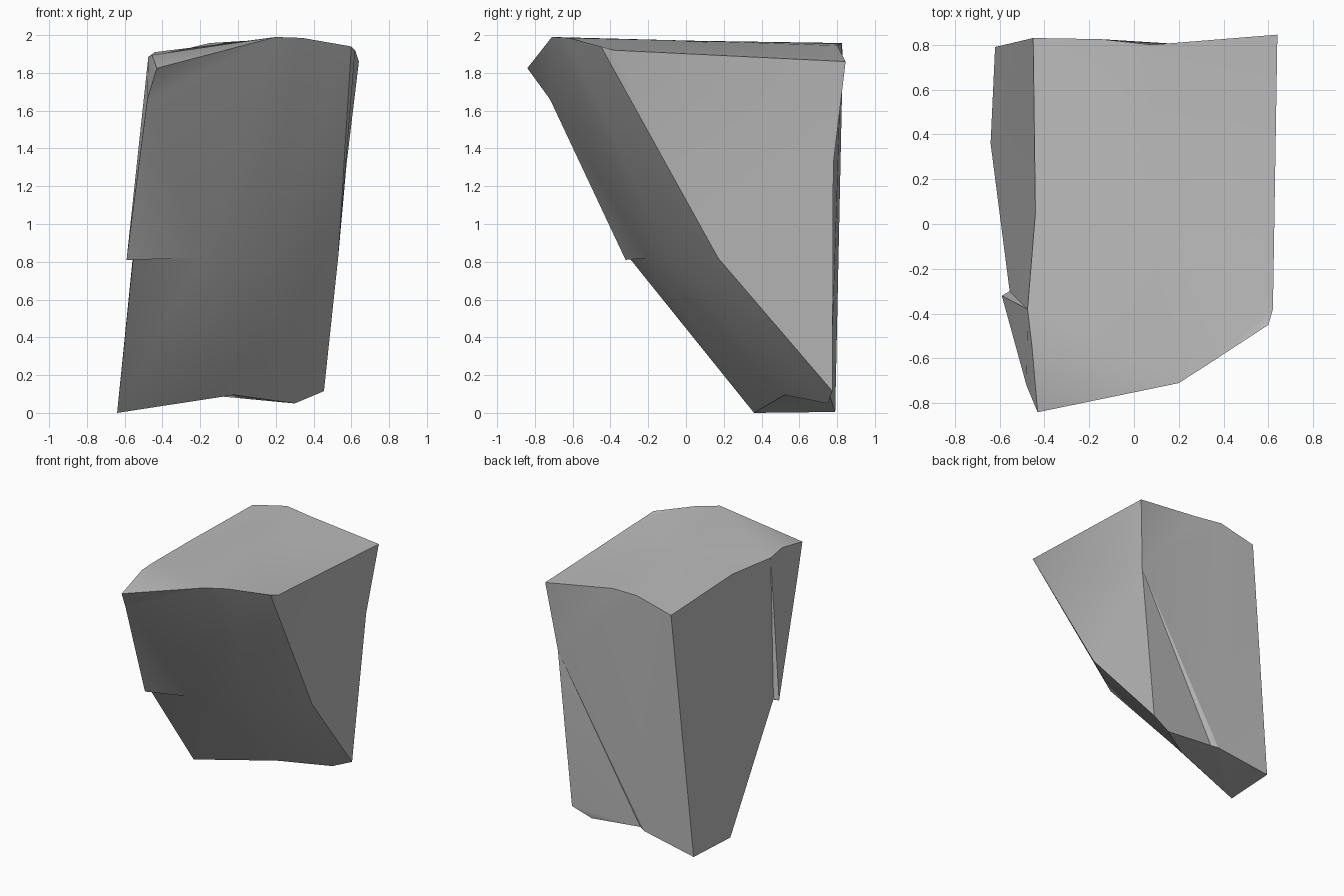
import bpy, bmesh, math

default_cube = bpy.data.objects.get("Cube")
if default_cube:
    bpy.data.objects.remove(default_cube, do_unlink=True)

# single stone colour
stone = bpy.data.materials.new("stone_grey")
stone.use_nodes = True
grey = (0.5, 0.5, 0.5, 1.0)
stone.diffuse_color = grey
shader = next(n for n in stone.node_tree.nodes if n.type == "BSDF_PRINCIPLED")
shader.inputs["Base Color"].default_value = grey
shader.inputs["Roughness"].default_value = 0.9

bm = bmesh.new()


def row(*points):
    """Make a row of corner points."""
    return [bm.verts.new(p) for p in points]


def face(*corners):
    return bm.faces.new(corners)


def strip(upper, lower):
    """Bridge two rows with the same number of points."""
    for i in range(len(upper) - 1):
        face(upper[i], upper[i + 1], lower[i + 1], lower[i])


# slanted front: brow, waist and foot rows, each running left to right
brow = row((-.43, -.84, 1.825), (.2, -.71, 1.99), (.34, -.62, 1.985), (.6, -.45, 1.94))
waist = row((-.59, -.32, .81), (-.2, -.2, .82), (.15, -.09, .82), (.53, .17, .82))
foot = row((-.64, .36, 0), (-.02, .52, .095), (.3, .75, .05), (.455, .775, .115))
flange, crack = row((-.48, -.72, 1.66), (-.555, -.3, .82))

# rear rim, bottom corner and the diagonal fold across the back
rim = row((.64, .845, 1.86), (.08, .8, 1.945), (-.15, .825, 1.958), (-.45, .83, 1.885))
heel, fold_out, fold_in, fold_top = row(
    (-.62, .79, .005), (-.17, .765, .08), (-.12, .74, .09), (.575, .78, 1.32))

# top edge on the narrow side, crown centre, shoulder on the wide side
edge = row((-.44, .05, 1.91), (-.475, -.38, 1.885), (-.455, -.55, 1.895))
crown, shoulder = row((.05, .05, 1.97), (.62, -.38, 1.92))

# front surface with a short slit at the waist
face(brow[0], brow[1], flange)
face(flange, brow[1], waist[1], waist[0])
strip(brow[1:], waist[1:])
face(waist[0], waist[1], crack)
strip([crack] + waist[1:], foot)

# top
face(brow[0], edge[2], brow[1])
face(edge[2], edge[1], crown, brow[1])
face(edge[1], edge[0], crown)
face(brow[1], crown, brow[2])
face(brow[2], crown, shoulder, brow[3])
face(crown, rim[0], shoulder)
for a, b in zip(rim, rim[1:]):
    face(crown, b, a)
face(crown, edge[0], rim[3])

# flat side
face(brow[3], shoulder, rim[0], fold_top, foot[3], waist[3])

# back with its overlapping fold
face(rim[0], rim[1], fold_top)
face(rim[1], rim[2], fold_out, fold_top)
face(rim[2], rim[3], heel, fold_out)
face(fold_top, fold_out, fold_in)
face(fold_top, fold_in, foot[2], foot[3])

# opposite side with the projecting front flange
face(rim[3], edge[0], foot[0], heel)
face(edge[0], edge[1], crack, foot[0])
face(edge[1], waist[0], crack)
face(edge[1], edge[2], flange, waist[0])
face(edge[2], brow[0], flange)

# underside
face(foot[0], foot[1], fold_out, heel)
face(foot[1], fold_in, fold_out)
face(foot[1], foot[2], fold_in)

bmesh.ops.recalc_face_normals(bm, faces=bm.faces[:])
bmesh.ops.triangulate(bm, faces=[f for f in bm.faces if len(f.verts) > 3])
mesh = bpy.data.meshes.new("rock")
bm.to_mesh(mesh)
bm.free()
mesh.materials.append(stone)
rock = bpy.data.objects.new("rock", mesh)
bpy.context.collection.objects.link(rock)

# soft shading inside each broad facet, crisp edges between them
bpy.ops.object.select_all(action="DESELECT")
rock.select_set(True)
bpy.context.view_layer.objects.active = rock
bpy.ops.object.shade_smooth_by_angle(angle=math.radians(30))
